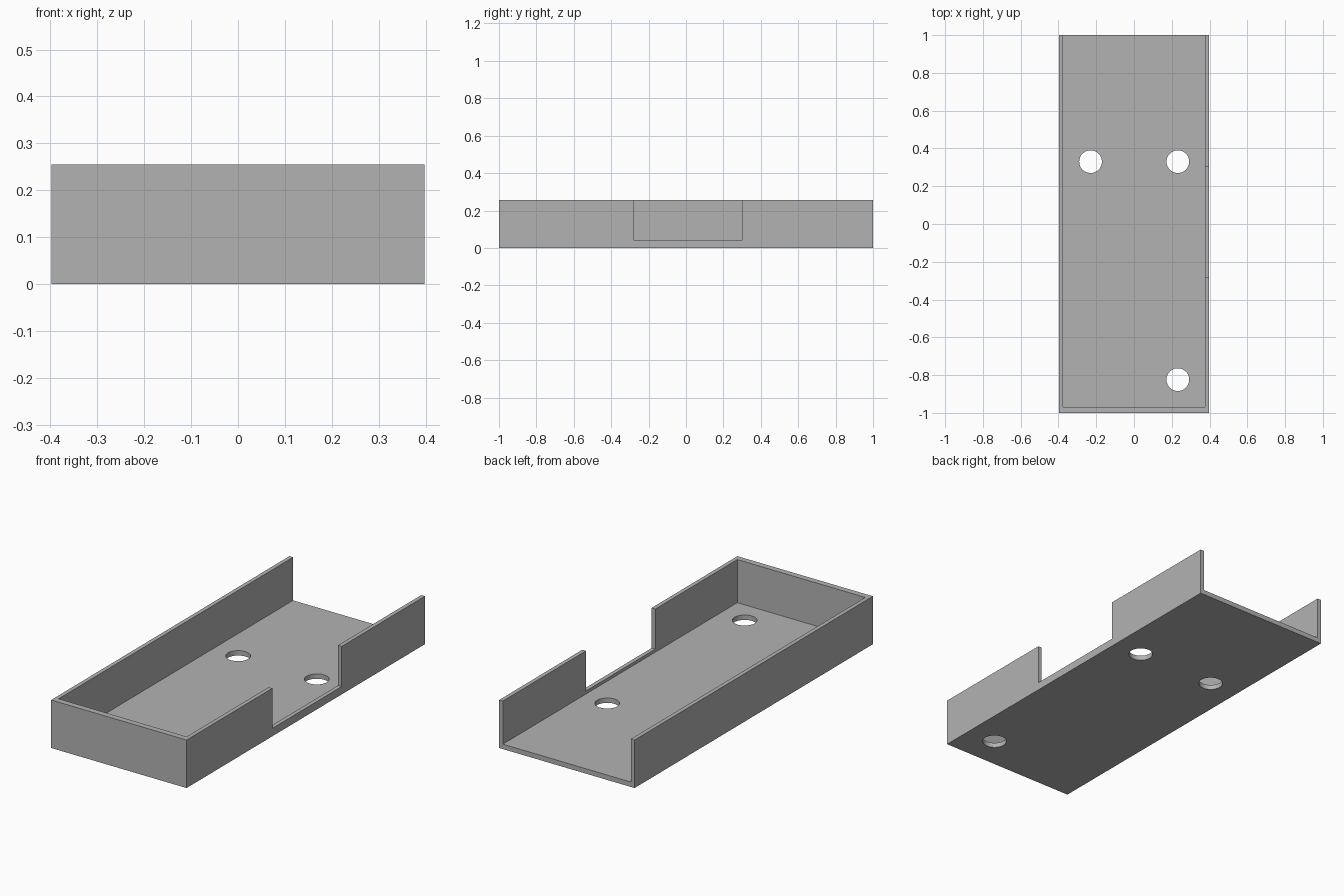
import bpy
import bmesh
from mathutils import Matrix, Vector

cube = bpy.data.objects.get("Cube")
if cube:
    bpy.data.objects.remove(cube, do_unlink=True)

HALF_W, HALF_L, HEIGHT = 0.398, 1.0, 0.255
SIDE, FRONT, FLOOR = 0.022, 0.032, 0.026


def make_object(name, bm):
    mesh = bpy.data.meshes.new(name)
    bm.to_mesh(mesh)
    bm.free()
    obj = bpy.data.objects.new(name, mesh)
    bpy.context.collection.objects.link(obj)
    return obj


def box(name, low, high):
    low, high = Vector(low), Vector(high)
    bm = bmesh.new()
    matrix = Matrix.Translation((low + high) / 2) @ Matrix.Diagonal((high - low).to_4d())
    bmesh.ops.create_cube(bm, size=1, matrix=matrix)
    return make_object(name, bm)


def cylinder(name, x, y, radius):
    bm = bmesh.new()
    bmesh.ops.create_cone(bm, cap_ends=True, segments=48, radius1=radius, radius2=radius,
                          depth=0.2, matrix=Matrix.Translation((x, y, 0)))
    return make_object(name, bm)


# Solid block that becomes the tray
tray = box("tray", (-HALF_W, -HALF_L, 0), (HALF_W, HALF_L, HEIGHT))

# Cavity open at the top and back, plus the notch in one side wall
cutters = [
    box("cavity_cutter", (SIDE - HALF_W, FRONT - HALF_L, FLOOR), (HALF_W - SIDE, 1.2, 0.5)),
    box("notch_cutter", (0.3, -0.28, 0.042), (0.5, 0.302, 0.5)),
]

# Screw holes through the floor
for x, y in [(-0.23, 0.33), (0.232, 0.33), (0.232, -0.824)]:
    cutters.append(cylinder("hole_cutter", x, y, 0.06))

bpy.context.view_layer.objects.active = tray
for cutter in cutters:
    cutter.hide_render = True
    cut = tray.modifiers.new(cutter.name, "BOOLEAN")
    cut.operation = "DIFFERENCE"
    cut.solver = "EXACT"
    cut.object = cutter
    bpy.ops.object.modifier_apply(modifier=cut.name)
    bpy.data.objects.remove(cutter, do_unlink=True)

# Smooth hole walls, sharp corners elsewhere
bpy.ops.object.select_all(action="DESELECT")
tray.select_set(True)
bpy.ops.object.shade_smooth_by_angle()

# Plain grey finish
grey = bpy.data.materials.new("plain grey")
grey.use_nodes = True
color = (0.45, 0.45, 0.45, 1)
grey.diffuse_color = color
grey.node_tree.nodes["Principled BSDF"].inputs["Base Color"].default_value = color
tray.data.materials.clear()
tray.data.materials.append(grey)
